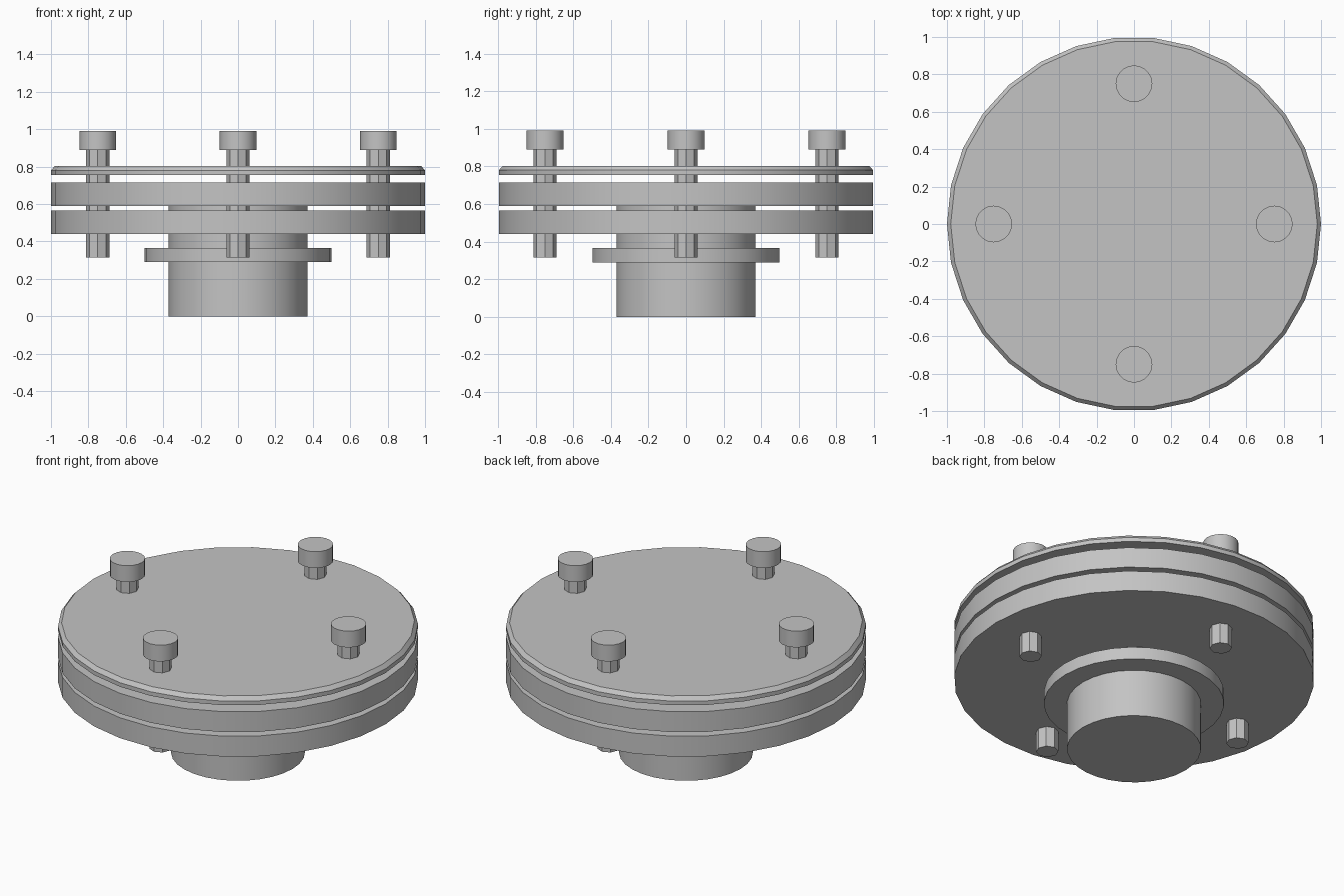
import bpy
import math

cube = bpy.data.objects.get("Cube")
if cube:
    bpy.data.objects.remove(cube, do_unlink=True)

# One plain metal for every part
metal = bpy.data.materials.new("grey_metal")
metal.use_nodes = True
GREY = (0.55, 0.55, 0.55, 1)
metal.diffuse_color = GREY
metal.node_tree.nodes["Principled BSDF"].inputs["Base Color"].default_value = GREY


def cylinder(name, radius, bottom, top, sides, x=0, y=0, smooth=True):
    """Capped cylinder with its first corner on the +x axis."""
    bpy.ops.mesh.primitive_cylinder_add(
        vertices=sides, radius=radius, depth=top - bottom,
        location=(x, y, (bottom + top) / 2),
        rotation=(0, 0, math.pi / 2))
    bpy.ops.object.transform_apply(location=False, rotation=True, scale=False)
    part = bpy.context.object
    part.name = name
    part.data.materials.append(metal)
    if smooth:
        bpy.ops.object.shade_smooth_by_angle(angle=math.radians(30))
    return part


# Central hub and its collar
cylinder("hub", 0.372, 0, 0.62, 30)
cylinder("hub_collar", 0.5, 0.29, 0.365, 30)

# Stacked discs
cylinder("lower_disc", 1, 0.44, 0.565, 30)
cylinder("middle_disc", 1, 0.59, 0.715, 30)

# Thin cover plate, its top ring drawn in to form a chamfer
cylinder("cover_plate_rim", 1, 0.755, 0.78, 30)
chamfer = cylinder("cover_plate_top", 1, 0.78, 0.803, 30)
for vert in chamfer.data.vertices:
    if vert.co.z > 0:
        vert.co.x *= 0.98
        vert.co.y *= 0.98

# Four bolts through the stack
for i, side in enumerate(("left", "back", "right", "front")):
    angle = i * math.pi / 2
    x, y = 0.75 * math.cos(angle), 0.75 * math.sin(angle)
    cylinder(side + "_bolt_shaft", 0.062, 0.315, 0.9, 8, x, y, smooth=False)
    cylinder(side + "_bolt_head", 0.098, 0.89, 0.99, 20, x, y)
